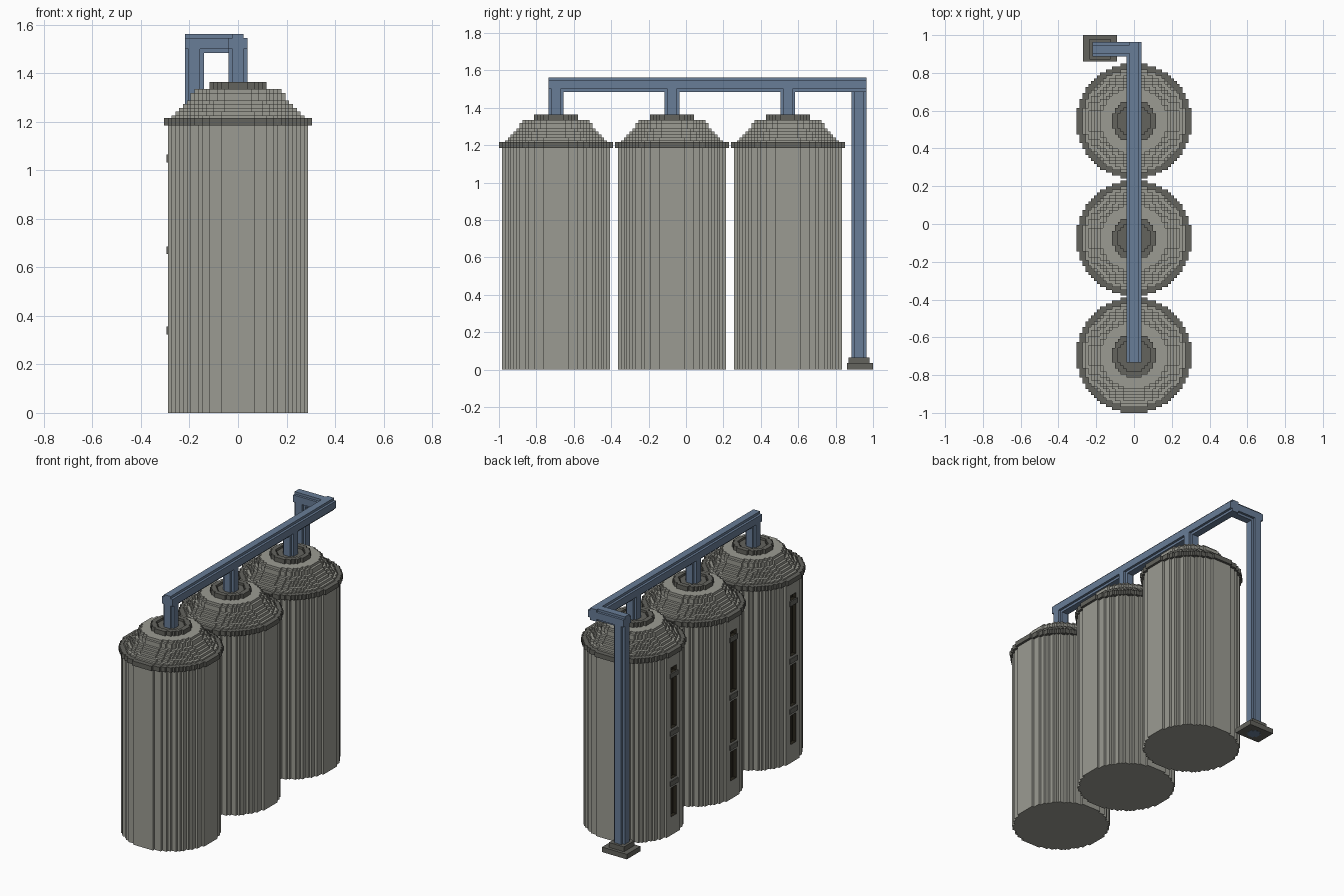
import bpy, bmesh, math
from mathutils import Matrix, Vector

if "Cube" in bpy.data.objects:
    bpy.data.objects.remove(bpy.data.objects["Cube"])

S = 2 / 128                                  # step size of the blocky style


def material(name, rgb):
    m = bpy.data.materials.new(name)
    m.diffuse_color = (*rgb, 1)
    m.use_nodes = True
    m.node_tree.nodes["Principled BSDF"].inputs["Base Color"].default_value = m.diffuse_color
    return m


CONCRETE = material("concrete_grey", (0.33, 0.33, 0.29))
METAL = material("dark_grey_metal", (0.125, 0.125, 0.11))
PIPE = material("blue_pipe", (0.14, 0.205, 0.31))
BLACK = material("slot_black", (0.02, 0.017, 0.011))


def stepped_circle(n):
    """Outline of a block-stepped disc, 2n+1 blocks wide."""
    half = lambda i: math.floor(math.sqrt((n + 0.5) ** 2 - i * i)) + 0.5
    right = []
    for i in range(-n, n + 1):
        if i == -n or half(i) != half(i - 1):
            right.append((half(i), i - 0.5))
        if i == n or half(i) != half(i + 1):
            right.append((half(i), i + 0.5))
    pts = right + [(-x, y) for x, y in reversed(right)]
    return [(x * S, y * S) for x, y in pts]


def add_object(name, bm, mat):
    bmesh.ops.recalc_face_normals(bm, faces=bm.faces)
    me = bpy.data.meshes.new(name)
    bm.to_mesh(me)
    bm.free()
    me.materials.append(mat)
    ob = bpy.data.objects.new(name, me)
    bpy.context.collection.objects.link(ob)
    return ob


def extrude_disc(bm, n, a, b):
    """Stepped disc swept from point a to point b along one axis."""
    a, b = Vector(a), Vector(b)
    rot = (b - a).to_track_quat('Z', 'Y').to_matrix()
    # keep the section square to the axes
    rot = Matrix([[round(v) for v in row] for row in rot])
    rings = [[bm.verts.new(p + rot @ Vector((x, y, 0))) for x, y in stepped_circle(n)]
             for p in (a, b)]
    k = len(rings[0])
    for i in range(k):
        j = (i + 1) % k
        bm.faces.new((rings[0][i], rings[0][j], rings[1][j], rings[1][i]))
    bm.faces.new(rings[0][::-1])
    bm.faces.new(rings[1])


def box(bm, lo, hi):
    lo, hi = Vector(lo), Vector(hi)
    m = Matrix.Translation((lo + hi) / 2) @ Matrix.Diagonal((*(hi - lo), 1))
    bmesh.ops.create_cube(bm, size=1, matrix=m)


def cut(ob, cutter):
    mod = ob.modifiers.new("cut", 'BOOLEAN')
    mod.operation, mod.solver, mod.object = 'DIFFERENCE', 'EXACT', cutter
    if cutter.data.materials[0] not in list(ob.data.materials):
        ob.data.materials.append(cutter.data.materials[0])
    mod.material_mode = 'TRANSFER'
    cutter.hide_render = True
    cutter.hide_set(True)


SILO_Y = (-0.695, -0.075, 0.545)
SLOTS = ((0.12, 0.31), (0.37, 0.64), (0.70, 1.03), (1.065, 1.10))
SIDE = -18.5 * S

for num, y in enumerate(SILO_Y, 1):
    # cylinder wall
    bm = bmesh.new()
    extrude_disc(bm, 18, (0, y, 0), (0, y, 1.2))
    body = add_object(f"silo_body_{num}", bm, CONCRETE)

    # ladder slots in the left side
    bm = bmesh.new()
    for z0, z1 in SLOTS:
        box(bm, (SIDE - 0.02, y - 0.035, z0), (SIDE + 0.025, y + 0.025, z1))
    cut(body, add_object(f"ladder_slot_cutter_{num}", bm, BLACK))

    # brackets across the slots
    bm = bmesh.new()
    for z in (0.34, 0.67, 1.048):
        box(bm, (SIDE - 0.006, y - 0.045, z - 0.016), (SIDE + 0.01, y + 0.035, z + 0.016))
    add_object(f"ladder_brackets_{num}", bm, METAL)

    # eave rim
    bm = bmesh.new()
    extrude_disc(bm, 19, (0, y, 1.185), (0, y, 1.216))
    add_object(f"eave_rim_{num}", bm, METAL)

    # stepped roof
    bm = bmesh.new()
    for k in range(8):
        z = 1.21 + k * S
        extrude_disc(bm, 17 - k + (k > 5), (0, y, z), (0, y, z + S))
    add_object(f"stepped_roof_{num}", bm, CONCRETE)

    # roof collar with a shallow well
    bm = bmesh.new()
    extrude_disc(bm, 7, (0, y, 1.33), (0, y, 1.364))
    collar = add_object(f"roof_collar_{num}", bm, METAL)
    bm = bmesh.new()
    extrude_disc(bm, 5, (0, y, 1.349), (0, y, 1.40))
    cut(collar, add_object(f"collar_well_cutter_{num}", bm, METAL))

    # drop pipe
    bm = bmesh.new()
    extrude_disc(bm, 2, (0, y, 1.34), (0, y, 1.545))
    add_object(f"drop_pipe_{num}", bm, PIPE)

# overhead pipe, crossover and riser
R, TOP, PX, PY = 2.5 * S, 1.5225, -0.18, 0.925
for name, a, b in (
        ("overhead_pipe", (0, SILO_Y[0] - R, TOP), (0, PY + R, TOP)),
        ("crossover_pipe", (PX - R, PY, TOP), (R * 0.6, PY, TOP)),
        ("riser_pipe", (PX, PY, 0), (PX, PY, TOP + R * 0.6))):
    bm = bmesh.new()
    extrude_disc(bm, 2, a, b)
    add_object(name, bm, PIPE)

# two-step riser foot
bm = bmesh.new()
box(bm, (-0.27, 0.86, 0.001), (-0.09, 1.0, 0.034))
box(bm, (-0.235, 0.87, 0.034), (-0.125, 0.98, 0.066))
add_object("riser_foot", bm, METAL)
